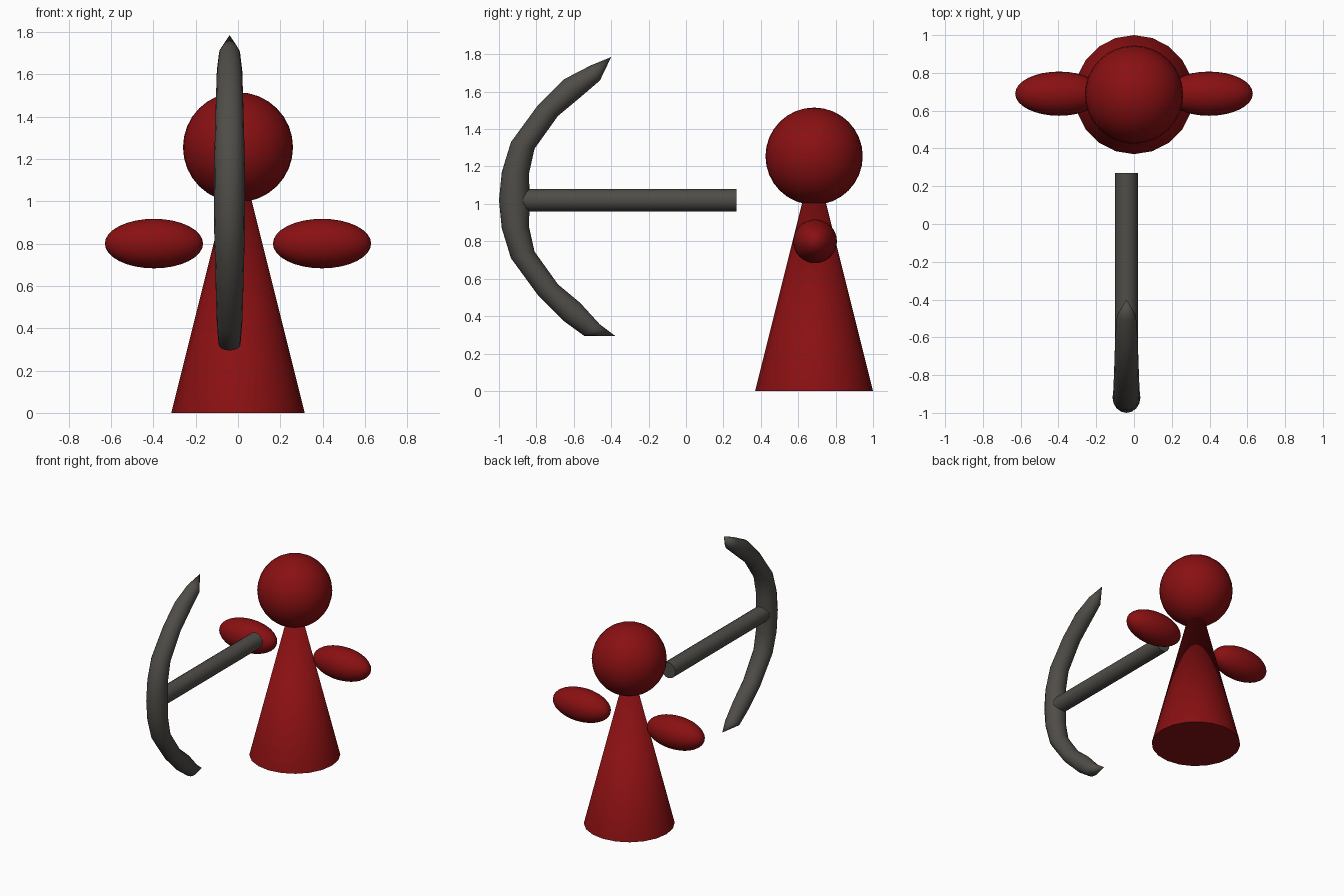
import bpy, bmesh, math
from mathutils import Vector

default = bpy.data.objects.get("Cube")
if default:
    bpy.data.objects.remove(default, do_unlink=True)


def material(name, color):
    mat = bpy.data.materials.new(name)
    mat.use_nodes = True
    mat.diffuse_color = color
    mat.node_tree.nodes["Principled BSDF"].inputs["Base Color"].default_value = color
    return mat


red = material("dark red", (0.25, 0.005, 0.006, 1))
grey = material("warm grey", (0.08, 0.074, 0.065, 1))


def finish(name, mat, angle=50):
    """Name, colour and smooth the active object."""
    obj = bpy.context.object
    obj.name = obj.data.name = name
    obj.data.materials.append(mat)
    bpy.ops.object.shade_smooth_by_angle(angle=math.radians(angle))
    return obj


def ball(name, location, scale):
    bpy.ops.mesh.primitive_uv_sphere_add(segments=32, ring_count=16, radius=1, location=location)
    bpy.context.object.scale = scale
    finish(name, red)


# Figure: cone body, round head, two oval arms
figure_y = 0.685
bpy.ops.mesh.primitive_cone_add(vertices=20, radius1=0.315, radius2=0, depth=1.26,
                                location=(0, figure_y, 0.63))
finish("body", red)
ball("head", (0, figure_y, 1.255), (0.26, 0.26, 0.26))
for side, x in (("left", 0.397), ("right", -0.397)):
    ball(side + "_arm", (x, figure_y + 0.005, 0.8), (0.232, 0.117, 0.117))

# Tool handle, pointing forward
tool_x, tool_z = -0.04, 1.02
bpy.ops.mesh.primitive_cylinder_add(vertices=16, radius=0.06, depth=1.17,
                                    location=(tool_x, -0.315, tool_z),
                                    rotation=(math.pi / 2, 0, 0))
finish("tool_handle", grey)

# Curved tool head: outer and inner edge (y, height from middle), half width
half = [(-1.0, 0, -0.835, 0, 0.074),
        (-0.985, 0.15, -0.84, 0.14, 0.073),
        (-0.936, 0.31, -0.81, 0.275, 0.069),
        (-0.79, 0.51, -0.685, 0.45, 0.064),
        (-0.655, 0.645, -0.565, 0.55, 0.06)]
upper = half[1:] + [(-0.51, 0.72, -0.46, 0.64, 0.05)]
lower = half[1:] + [(-0.545, 0.725, -0.46, 0.665, 0.052)]
stations = [(a, -b, c, -d, w) for a, b, c, d, w in reversed(lower)] + half[:1] + upper

bm = bmesh.new()
sides = 16
rings = []
for oy, oz, iy, iz, width in stations:
    outer, inner = Vector((0, oy, oz)), Vector((0, iy, iz))
    middle, reach = (outer + inner) / 2, (outer - inner) / 2
    ring = []
    for i in range(sides):
        a = math.tau * i / sides
        ring.append(bm.verts.new(middle + reach * math.cos(a) + Vector((width * math.sin(a), 0, 0))))
    rings.append(ring)
for low, high in zip(rings, rings[1:]):
    for i in range(sides):
        j = (i + 1) % sides
        bm.faces.new((low[i], low[j], high[j], high[i]))
for ring, point in ((rings[0], (0, -0.38, -0.725)), (rings[-1], (0, -0.4, 0.765))):
    tip = bm.verts.new(point)
    for i in range(sides):
        bm.faces.new((ring[i], ring[(i + 1) % sides], tip))
bmesh.ops.recalc_face_normals(bm, faces=bm.faces)
mesh = bpy.data.meshes.new("tool_head")
bm.to_mesh(mesh)
bm.free()
head = bpy.data.objects.new("tool_head", mesh)
head.location = (tool_x, 0, tool_z)
bpy.context.collection.objects.link(head)
bpy.ops.object.select_all(action="DESELECT")
head.select_set(True)
bpy.context.view_layer.objects.active = head
finish("tool_head", grey, 40)
